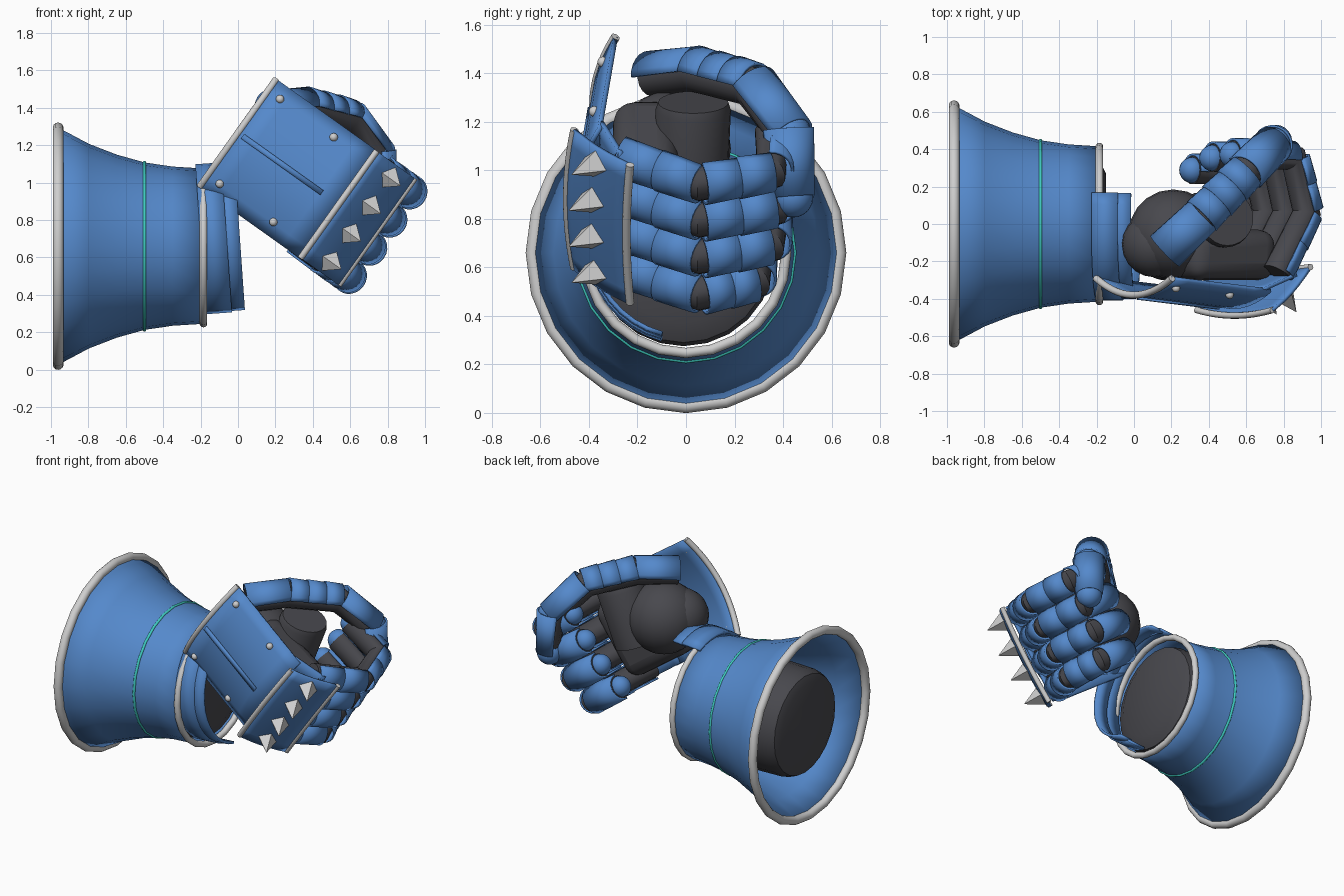
import bpy, bmesh, math
from mathutils import Vector, Matrix

cube = bpy.data.objects.get("Cube")
if cube:
    bpy.data.objects.remove(cube, do_unlink=True)


def material(name, rgb):
    m = bpy.data.materials.new(name)
    m.use_nodes = True
    m.diffuse_color = (*rgb, 1)
    m.node_tree.nodes["Principled BSDF"].inputs["Base Color"].default_value = (*rgb, 1)
    return m


BLUE = material("blue armour", (0.09, 0.25, 0.6))
DARK = material("dark lining", (0.065, 0.065, 0.075))
SILVER = material("silver trim", (0.62, 0.62, 0.62))
TEAL = material("teal band", (0.05, 0.6, 0.53))

# Hand frame: U along the hand, V across it, Y through it
U, Y, V = Vector((0.815, 0, -0.58)), Vector((0, 1, 0)), Vector((0.58, 0, 0.815))
WRIST = Vector((0, 0, 1.265))
X = Vector((1, 0, 0))
HAND = Matrix((U, Y, V)).transposed().to_4x4()


def P(u, v, y):
    return WRIST + U * u + V * v + Y * y


def finish(ob, name, mat, thick=0, bevel=0):
    ob.name = name
    ob.data.materials.append(mat)
    if bevel:
        b = ob.modifiers.new("bevel", 'BEVEL')
        b.width, b.segments = bevel, 4
    if thick:
        s = ob.modifiers.new("solidify", 'SOLIDIFY')
        s.thickness, s.offset = thick, 0
    bpy.ops.object.select_all(action='DESELECT')
    ob.select_set(True)
    bpy.context.view_layer.objects.active = ob
    bpy.ops.object.shade_smooth_by_angle(angle=math.radians(40))
    return ob


def from_rows(name, rows, mat, closed=False, caps=False, thick=0):
    bm = bmesh.new()
    vs = [[bm.verts.new(p) for p in row] for row in rows]
    n = len(rows[0])
    for a, b in zip(vs, vs[1:]):
        for i in range(n if closed else n - 1):
            j = (i + 1) % n
            bm.faces.new((a[i], a[j], b[j], b[i]))
    if caps:
        bm.faces.new(vs[0])
        bm.faces.new(vs[-1])
    bmesh.ops.recalc_face_normals(bm, faces=bm.faces)
    me = bpy.data.meshes.new(name)
    bm.to_mesh(me)
    bm.free()
    ob = bpy.data.objects.new(name, me)
    bpy.context.collection.objects.link(ob)
    return finish(ob, name, mat, thick)


def sweep(name, pts, radii, mat, out=V, arc=360, n=16, caps=True, thick=0):
    """Round tube, or open shell facing 'out', along a path."""
    pts = [Vector(p) for p in pts]
    if not isinstance(radii, (list, tuple)):
        radii = [radii] * len(pts)
    full = arc == 360
    rows = []
    for i, p in enumerate(pts):
        t = (pts[min(i + 1, len(pts) - 1)] - pts[max(i - 1, 0)]).normalized()
        o = (out - t * out.dot(t)).normalized()
        s = t.cross(o)
        count = n if full else n + 1
        angles = [math.radians(arc * (k / n - 0.5)) for k in range(count)]
        rows.append([p + (o * math.cos(a) + s * math.sin(a)) * radii[i] for a in angles])
    return from_rows(name, rows, mat, full, full and caps, thick)


def grid(name, f, mat, nu=6, nv=10, thick=0.02):
    rows = [[f(i / nu, 2 * j / nv - 1) for j in range(nv + 1)] for i in range(nu + 1)]
    return from_rows(name, rows, mat, thick=thick)


def ball(name, loc, r, mat):
    bpy.ops.mesh.primitive_uv_sphere_add(segments=20, ring_count=12, radius=r, location=loc)
    return finish(bpy.context.object, name, mat)


def ring(name, x, r, minor, mat):
    bpy.ops.mesh.primitive_torus_add(major_segments=24, minor_segments=14, major_radius=r,
                                     minor_radius=minor, location=(x, 0, 0.66),
                                     rotation=(0, math.pi / 2, 0))
    return finish(bpy.context.object, name, mat)


def bands(name, a, b, count, r, out, arc):
    """Overlapping armour lames between two points."""
    for k in range(count):
        p, q = a.lerp(b, k / count), a.lerp(b, min(1, (k + 1.12) / count))
        sweep(f"{name}_lame_{k + 1}", [p, q], [r * 1.05, r * 0.98], BLUE, out, arc, 12, thick=0.012)


# Flared cuff and its rims
profile = [(-0.96, 0.625), (-0.8, 0.54), (-0.65, 0.482), (-0.5, 0.44), (-0.35, 0.418), (-0.19, 0.408)]
sweep("cuff", [(x, 0, 0.66) for x, r in profile], [r for x, r in profile], BLUE,
      n=24, caps=False, thick=0.015)
ring("cuff_rim", -0.962, 0.632, 0.029, SILVER)
ring("cuff_wrist_rim", -0.185, 0.413, 0.021, SILVER)
ring("cuff_band", -0.5, 0.447, 0.009, TEAL)

# Forearm lining
arm = [(-0.94, 0.29), (-0.92, 0.34), (-0.87, 0.36), (-0.25, 0.375), (-0.19, 0.36), (-0.15, 0.28)]
sweep("forearm", [(x, -0.01, 0.65) for x, r in arm], [r for x, r in arm], DARK, n=24)

# Tilted wrist guard made of two lames
tilt = Vector((1, 0, 0.07))
guard_out = Vector((0, -math.sin(1.23), math.cos(1.23)))
for k, (x0, x1, r) in enumerate([(-0.2, -0.06, 0.4), (-0.09, 0.01, 0.392)]):
    c = Vector((0, 0, 0.705))
    sweep(f"wrist_guard_{k + 1}", [c + tilt * x0, c + tilt * x1], r, BLUE, guard_out, 190, 20, thick=0.018)

# Palm, wrist joint and thumb root
bpy.ops.mesh.primitive_cube_add(size=1)
palm = bpy.context.object
palm.data.transform(Matrix.Diagonal((0.56, 0.27, 0.53, 1)))
palm.matrix_world = Matrix.Translation(P(0.52, -0.03, -0.165)) @ HAND
finish(palm, "palm", DARK, bevel=0.09)
ball("wrist_ball", (0.21, -0.055, 1.09), 0.24, DARK)
ball("wrist_knob", (0.11, -0.11, 1.11), 0.175, DARK)
sweep("thumb_root", [(0.36, 0.02, 0.9), (0.49, 0.03, 1.25), (0.5, 0.03, 1.28)],
      [0.15, 0.155, 0.145], DARK, Y, n=24)


# Back-of-hand plate with rim, ridge and studs
def back(u, v, lift=0):
    return P(u, v, -0.29 - 0.1 * u - 0.09 * (1 - (v / 0.35) ** 2) - lift)


grid("hand_plate", lambda s, t: back(0.65 * s, 0.35 * t), BLUE)
sweep("hand_plate_rim", [back(0, 0.035 * k) for k in range(-10, 11)], 0.019, SILVER, X, n=12)
grid("hand_plate_ridge", lambda s, t: back(0.03 + 0.52 * s, 0.015 * t, 0.014), BLUE, 2, 2, 0.016)
for u in (0.078, 0.43):
    for v in (-0.278, 0.278):
        ball("stud", back(u, v, 0.012), 0.022, SILVER)


# Knuckle guard with rims and spikes
def knuckle(s, v):
    bulge = 0.03 * (1 - (v / 0.35) ** 2) * (1 - 0.5 * s)
    return P(0.66 + 0.25 * s, v, -0.46 + 0.23 * s - 0.02 * math.sin(math.pi * s) - bulge)


grid("knuckle_guard", lambda s, t: knuckle(s, 0.35 * t), BLUE)
grid("knuckle_underplate", lambda s, t: P(0.6 + 0.22 * s, 0.35 * t, -0.35 + 0.08 * s), BLUE)
for s, label in ((0, "inner"), (1, "outer")):
    sweep(f"knuckle_rim_{label}", [knuckle(s, 0.035 * k) for k in range(-10, 11)], 0.017, SILVER, X, n=12)
spike_dir = (U * 0.62 - Y * 0.78).normalized()
for k in range(4):
    base = knuckle(0.52, -0.273 + 0.182 * k)
    sweep("knuckle_spike", [base, base + spike_dir * 0.13], [0.068, 0.001], SILVER, V, n=4)

# Four curled fingers
for k, (name, size) in enumerate([("little", 0.8), ("ring", 0.98), ("middle", 1.03), ("index", 1.0)]):
    v = -0.278 + 0.185 * k
    pts = [P(0.74, v, -0.26), P(0.935, v, 0.06), P(0.85, v, 0.35 * size), P(0.58, v, 0.36 * size)]
    sweep(f"{name}_finger", pts, 0.077, DARK, V, n=14)
    centre = P(0.68, v, 0.03)
    for j in range(3):
        a, b = pts[j], pts[j + 1]
        bands(f"{name}_finger_{j + 1}", a.lerp(b, 0.03), b, 1 if j == 2 else 2, 0.085,
              (a + b) / 2 - centre, 190)
    ball(f"{name}_finger_cap", pts[3], 0.07, BLUE)

# Thumb arching over the fist
thumb = [Vector(p) for p in ((0.165, -0.145, 1.38), (0.36, 0.04, 1.405), (0.59, 0.27, 1.345),
                             (0.74, 0.42, 1.15), (0.755, 0.44, 0.89))]
sweep("thumb", thumb, [0.075, 0.085, 0.085, 0.085, 0.07], DARK, Vector((0.3, -0.3, 1)), n=16)
thumb_centre = Vector((0.42, 0.08, 0.95))
for j, (count, r) in enumerate(((1, 0.102), (3, 0.1), (1, 0.102))):
    a, b = thumb[j], thumb[j + 1]
    bands(f"thumb_{j + 1}", a, b.lerp(a, -0.06), count, r, (a + b) / 2 - thumb_centre, 180)
tip_out = Vector((1, 0.6, 0))
sweep("thumb_tip", [thumb[3] + Vector((0, 0, 0.02)), thumb[4]], [0.103, 0.085], BLUE, tip_out, 210, thick=0.012)
ball("thumb_cap", thumb[4], 0.085, BLUE)
ball("thumb_knuckle", thumb[3] + tip_out * 0.01, 0.09, BLUE)
